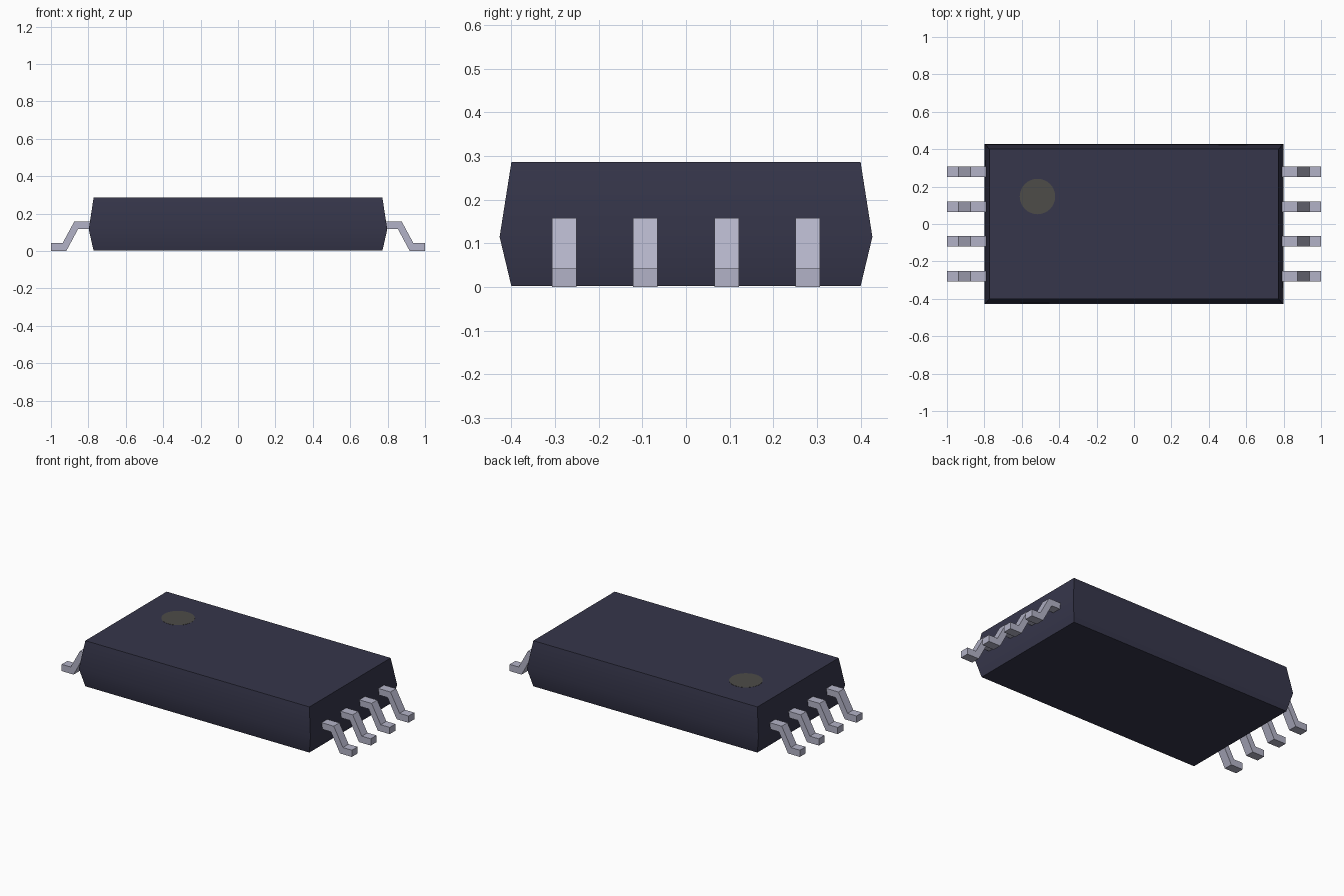
import bpy
import bmesh
import math

cube = bpy.data.objects.get("Cube")
if cube:
    bpy.data.objects.remove(cube)


def make_material(name, rgb):
    mat = bpy.data.materials.new(name)
    mat.use_nodes = True
    mat.diffuse_color = (*rgb, 1)
    mat.node_tree.nodes["Principled BSDF"].inputs["Base Color"].default_value = (*rgb, 1)
    return mat


def make_object(name, bm, mat):
    bmesh.ops.recalc_face_normals(bm, faces=bm.faces[:])
    mesh = bpy.data.meshes.new(name)
    bm.to_mesh(mesh)
    bm.free()
    mesh.materials.append(mat)
    obj = bpy.data.objects.new(name, mesh)
    bpy.context.collection.objects.link(obj)
    return obj


resin = make_material("dark_resin", (0.037, 0.037, 0.07))
metal = make_material("pin_metal", (0.45, 0.45, 0.57))
grey = make_material("marker_grey", (0.075, 0.072, 0.065))

TOP = 0.286

# Body: three stacked rectangles, widest at the mould seam
bm = bmesh.new()
rings = []
for hx, hy, z in ((0.772, 0.4, 0.002), (0.798, 0.427, 0.115), (0.772, 0.4, TOP)):
    rings.append([bm.verts.new((sx * hx, sy * hy, z))
                  for sx, sy in ((-1, -1), (1, -1), (1, 1), (-1, 1))])
for low, high in zip(rings, rings[1:]):
    for i in range(4):
        j = (i + 1) % 4
        bm.faces.new((low[i], low[j], high[j], high[i]))
bm.faces.new(rings[0][::-1])
bm.faces.new(rings[-1])
body = make_object("body", bm, resin)
bpy.ops.object.select_all(action='DESELECT')
body.select_set(True)
bpy.context.view_layer.objects.active = body
bpy.ops.object.shade_smooth_by_angle(angle=math.radians(30))

# Pins: bent profile extruded across y, four on each side
PROFILE = ((0.78, 0.158), (0.875, 0.158), (0.938, 0.042), (1, 0.042),
           (1, 0), (0.918, 0), (0.855, 0.118), (0.78, 0.118))
for side, label in ((1, "left"), (-1, "right")):
    for n in range(4):
        y = (n - 1.5) * 0.186
        bm = bmesh.new()
        face = bm.faces.new([bm.verts.new((side * x, y - 0.028, z)) for x, z in PROFILE])
        ext = bmesh.ops.extrude_face_region(bm, geom=[face])
        moved = [v for v in ext["geom"] if isinstance(v, bmesh.types.BMVert)]
        bmesh.ops.translate(bm, verts=moved, vec=(0, 0.056, 0))
        make_object(f"{label}_pin_{n + 1}", bm, metal)

# Round orientation marker on the top face
bm = bmesh.new()
bmesh.ops.create_cone(bm, cap_ends=True, segments=32, radius1=0.095, radius2=0.095, depth=0.002)
bmesh.ops.translate(bm, verts=bm.verts[:], vec=(-0.516, 0.147, TOP))
make_object("marker_dot", bm, grey)
